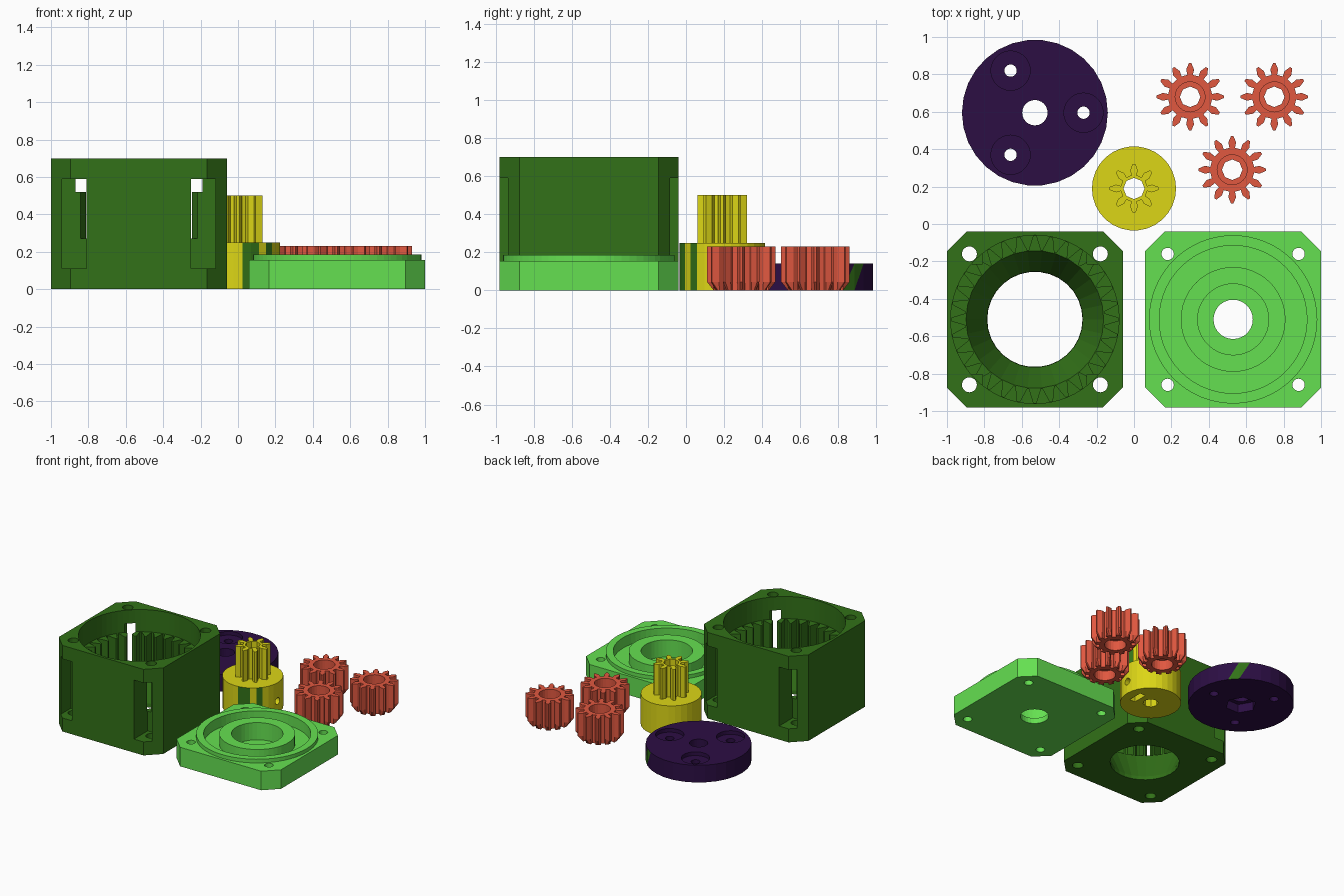
import bpy, bmesh, math
from mathutils import Matrix

if "Cube" in bpy.data.objects:
    bpy.data.objects.remove(bpy.data.objects["Cube"])


def material(name, r, g, b):
    """Material from 0-255 display colour, stored as linear values."""
    lin = [((c / 255 + 0.055) / 1.055) ** 2.4 if c > 10 else c / 255 / 12.92 for c in (r, g, b)]
    m = bpy.data.materials.new(name)
    m.diffuse_color = (*lin, 1)
    m.use_nodes = True
    m.node_tree.nodes["Principled BSDF"].inputs["Base Color"].default_value = m.diffuse_color
    return m


DARK = material("dark_green", 50, 113, 24)
LIGHT = material("light_green", 101, 224, 81)
RED = material("red", 225, 88, 64)
YELLOW = material("yellow", 220, 214, 22)
PURPLE = material("purple", 44, 14, 68)


def loft(name, rings, mat=None):
    """Solid through a list of (outline, z) sections with equal point counts."""
    bm = bmesh.new()
    loops = [[bm.verts.new((x, y, z)) for x, y in pts] for pts, z in rings]
    n = len(loops[0])
    for a, b in zip(loops, loops[1:]):
        for i in range(n):
            j = (i + 1) % n
            bm.faces.new((a[i], a[j], b[j], b[i]))
    bm.faces.new(loops[0][::-1])
    bm.faces.new(loops[-1])
    bmesh.ops.recalc_face_normals(bm, faces=bm.faces)
    me = bpy.data.meshes.new(name)
    bm.to_mesh(me)
    bm.free()
    ob = bpy.data.objects.new(name, me)
    bpy.context.collection.objects.link(ob)
    if mat:
        me.materials.append(mat)
    return ob


def circle(r, n=30, cx=0, cy=0):
    return [(cx + r * math.cos(math.tau * i / n),
             cy + r * math.sin(math.tau * i / n)) for i in range(n)]


def cyl(r, z0, z1, n=30, cx=0, cy=0, name="cutter", mat=None):
    c = circle(r, n, cx, cy)
    return loft(name, [(c, z0), (c, z1)], mat)


def box(x0, x1, y0, y1, z0, z1):
    c = [(x0, y0), (x1, y0), (x1, y1), (x0, y1)]
    return loft("cutter", [(c, z0), (c, z1)])


def chamfered_square(h=0.47, c=0.365):
    return [(h, -c), (h, c), (c, h), (-c, h), (-h, c), (-h, -c), (-c, -h), (c, -h)]


def gear_outline(teeth, steps, limit=9):
    """steps: (fraction of pitch, radius) for one tooth."""
    pts = []
    for t in range(teeth):
        for f, r in steps:
            a = math.tau * (t + f) / teeth
            r = min(r, limit)
            pts.append((r * math.cos(a), r * math.sin(a)))
    return pts


def combine(ob, others, op='DIFFERENCE'):
    for o in others:
        m = ob.modifiers.new("bool", 'BOOLEAN')
        m.operation, m.object, m.solver = op, o, 'EXACT'
    bpy.context.view_layer.update()
    dg = bpy.context.evaluated_depsgraph_get()
    me = bpy.data.meshes.new_from_object(ob.evaluated_get(dg))
    ob.modifiers.clear()
    ob.data = me
    for o in others:
        bpy.data.objects.remove(o)


def corner_holes(r):
    return [cyl(r, -0.1, 1, 20, sx * 0.35, sy * 0.35) for sx in (-1, 1) for sy in (-1, 1)]


# Housing: conical floor opening, internal ring gear, plain bore above
body = chamfered_square()
housing = loft("ring_gear_housing", [(body, 0), (body, 0.70)], DARK)
cone = loft("cutter", [(circle(0.253), -0.02), (circle(0.257), 0.03),
                       (circle(0.368), 0.27), (circle(0.368), 0.40)])
ring = gear_outline(32, [(-0.42, 0.371), (-0.08, 0.447), (0.08, 0.447), (0.42, 0.371)])
teeth = loft("cutter", [(ring, 0.27), (ring, 0.55)])
combine(housing, [cone, teeth, cyl(0.45, 0.52, 0.8, 64)])
# Nut slots on the front and back, and bolt holes
slots = []
for sx in (-1, 1):
    for sy in (-1, 1):
        xs, ys = sorted((sx * 0.28, sx * 0.41)), sorted((sy * 0.295, sy * 0.6))
        slots.append(box(*xs, *ys, 0.11, 0.59))
combine(housing, slots + corner_holes(0.04))
housing.location = (-0.53, -0.51, 0)

# Lid: plate, locating lip, groove, bearing boss
lid = loft("lid", [(body, 0), (body, 0.155)], LIGHT)
combine(lid, [cyl(0.45, 0.1, 0.185, 64)], 'UNION')
combine(lid, [cyl(0.395, 0.10, 0.3, 56)])
combine(lid, [cyl(0.28, 0.06, 0.185, 48)], 'UNION')
combine(lid, [cyl(0.19, 0.045, 0.3, 40), cyl(0.105, -0.1, 0.3, 28)] + corner_holes(0.033))
lid.location = (0.53, -0.51, 0)

# Planet carrier: three pin holes with recesses, hexagonal pocket underneath
carrier = cyl(0.39, 0, 0.14, name="planet_carrier", mat=PURPLE)
cuts = [cyl(0.068, -0.1, 0.3, 24), cyl(0.115, -0.1, 0.07, 6)]
for k in range(3):
    a = math.tau * k / 3
    x, y = 0.26 * math.cos(a), 0.26 * math.sin(a)
    cuts += [cyl(0.105, 0.11, 0.3, 28, x, y), cyl(0.033, -0.1, 0.3, 18, x, y)]
combine(carrier, cuts)
carrier.location = (-0.53, 0.595, 0)


def side_angle(c):
    return math.degrees(math.atan2(c.y, c.x))


# Slanted green stripe on the carrier rim
carrier.data.materials.append(DARK)
bm = bmesh.new()
bm.from_mesh(carrier.data)
for f in list(bm.faces):
    c = f.calc_center_median()
    if c.xy.length > 0.38 and abs(f.normal.z) < 0.1 and 37 < side_angle(c) < 59 and len(f.verts) == 4:
        lower_half = side_angle(c) < 48
        vs = sorted(f.verts, key=lambda v: side_angle(v.co))
        low = min(vs[:2], key=lambda v: v.co.z)
        high = max(vs[2:], key=lambda v: v.co.z)
        g, _ = bmesh.utils.face_split(f, low, high)
        for t in (f, g):
            t.material_index = int((t.calc_center_median().z < 0.07) == lower_half)
bm.to_mesh(carrier.data)
bm.free()

# Sun gear on its shaft collar
sun_steps = [(-0.24, 0.072), (-0.27, 0.098), (-0.08, 0.13),
             (0.08, 0.13), (0.27, 0.098), (0.24, 0.072)]
sun = cyl(0.225, 0, 0.25, name="sun_gear", mat=YELLOW)
outline = gear_outline(8, sun_steps)
combine(sun, [loft("cutter", [(outline, 0.2), (outline, 0.5)])], 'UNION')
screw = cyl(0.028, 0, 0.3, 16)
screw.data.transform(Matrix.Translation((0, 0, 0.10)) @ Matrix.Rotation(math.pi / 2, 4, 'Y'))
combine(sun, [cyl(0.057, -0.1, 0.6, 8), box(0.10, 0.15, -0.06, 0.06, -0.05, 0.16), screw])
sun.location = (0, 0.19, 0)
# Green stripes on the collar
sun.data.materials.append(DARK)
for p in sun.data.polygons:
    a = side_angle(p.center)
    if p.center.xy.length > 0.2 and abs(p.normal.z) < 0.1 and (-84 < a < -60 or -48 < a < -36):
        p.material_index = 1

# Planet gears, tapered at the bottom, counterbored from both ends
steps = [(-0.24, 0.118), (-0.27, 0.148), (-0.07, 0.18),
         (0.07, 0.18), (0.27, 0.148), (0.24, 0.118)]
for i, (x, y) in enumerate([(0.30, 0.68), (0.75, 0.68), (0.525, 0.29)]):
    full = gear_outline(12, steps)
    planet = loft(f"planet_gear_{i + 1}",
                  [(gear_outline(12, steps, 0.145), 0), (full, 0.045), (full, 0.23)], RED)
    combine(planet, [cyl(0.055, -0.1, 0.4, 8), cyl(0.08, 0.15, 0.4, 24), cyl(0.08, -0.1, 0.08, 24)])
    planet.location = (x, y, 0)
